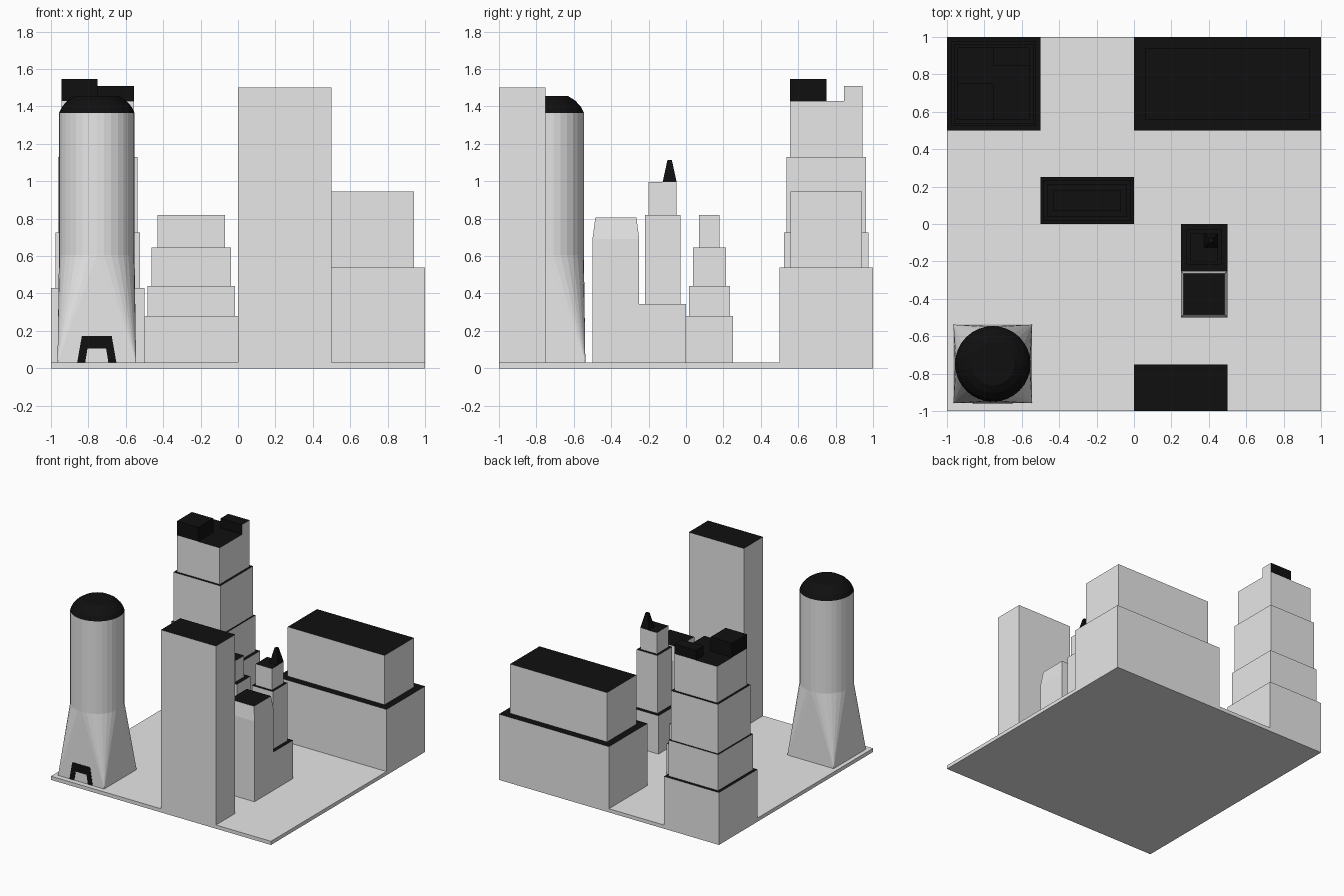
import bpy, bmesh, math

cube = bpy.data.objects.get("Cube")
if cube:
    bpy.data.objects.remove(cube, do_unlink=True)


def material(name, value):
    m = bpy.data.materials.new(name)
    m.use_nodes = True
    colour = (value, value, value, 1)
    m.diffuse_color = colour
    m.node_tree.nodes["Principled BSDF"].inputs["Base Color"].default_value = colour
    return m


GREY = material("pale grey", 0.8)
BLACK = material("roof black", 0.005)


def finish(name, bm, is_black):
    """Turn a bmesh into an object, painting faces black by a rule."""
    bmesh.ops.recalc_face_normals(bm, faces=bm.faces)
    bm.normal_update()
    for f in bm.faces:
        f.material_index = int(is_black(f))
    me = bpy.data.meshes.new(name)
    bm.to_mesh(me)
    bm.free()
    me.materials.append(GREY)
    me.materials.append(BLACK)
    ob = bpy.data.objects.new(name, me)
    bpy.context.collection.objects.link(ob)
    return ob


def roof(f):
    return f.normal.z > 0.9


def everything(f):
    return True


def nothing(f):
    return False


def add_box(bm, x0, x1, y0, y1, z0, z1, taper=0):
    """Box whose top is drawn in by taper on every side."""
    rings = []
    for z, t in ((z0, 0), (z1, taper)):
        rings.append([bm.verts.new((x, y, z)) for x, y in (
            (x0 + t, y0 + t), (x1 - t, y0 + t), (x1 - t, y1 - t), (x0 + t, y1 - t))])
    bridge(bm, *rings)
    bm.faces.new(rings[0])
    bm.faces.new(rings[1])


def bridge(bm, a, b):
    n = len(a)
    for i in range(n):
        bm.faces.new((a[i], a[(i + 1) % n], b[(i + 1) % n], b[i]))


def box(name, *size, taper=0, rule=roof):
    bm = bmesh.new()
    add_box(bm, *size, taper=taper)
    return finish(name, bm, rule)


def stepped(name, x0, x1, y0, y1, tiers):
    """Stack of boxes: each tier is (inset, top height)."""
    bm = bmesh.new()
    z = GROUND
    for inset, top in tiers:
        add_box(bm, x0 + inset, x1 - inset, y0 + inset, y1 - inset, z, top)
        z = top
    return finish(name, bm, roof)


# Ground slab
GROUND = 0.03
box("ground_slab", -1, 1, -1, 1, 0, GROUND, rule=nothing)

# Rectangular and stepped buildings
box("front_slab_tower", 0, 0.5, -1, -0.75, GROUND, 1.5)
stepped("wide_block", 0, 1, 0.5, 1, [(0, 0.54), (0.06, 0.945)])
stepped("corner_tower", -1, -0.5, 0.5, 1,
        [(0, 0.43), (0.025, 0.725), (0.037, 1.13), (0.056, 1.43)])
stepped("middle_block", -0.5, 0, 0, 0.25,
        [(0, 0.28), (0.015, 0.44), (0.037, 0.645), (0.07, 0.82)])
stepped("spire_tower", 0.25, 0.5, -0.25, 0,
        [(0, 0.345), (0.03, 0.82), (0.05, 0.995)])
box("spire", 0.375, 0.45, -0.125, -0.05, 0.995, 1.115, taper=0.026, rule=everything)

# Rooftop boxes of the corner tower
box("roof_box_tall", -0.944, -0.75, 0.556, 0.75, 1.43, 1.547, rule=everything)
box("roof_box_low", -0.75, -0.556, 0.845, 0.944, 1.43, 1.51,
    rule=lambda f: f.normal.x < 0.9)

# Small tower with a bevelled crown
box("bevelled_tower_body", 0.25, 0.5, -0.5, -0.25, GROUND, 0.69, rule=nothing)
box("bevelled_tower_crown", 0.25, 0.5, -0.5, -0.25, 0.69, 0.805, taper=0.015)

# Round tower: square foot blending into a cylinder, with a dome
CX, CY, R, HALF, SIDES = -0.755, -0.748, 0.202, 0.21, 32


def ring(bm, r, z):
    return [bm.verts.new((CX + r * math.cos(a), CY + r * math.sin(a), z))
            for a in (math.tau * i / SIDES for i in range(SIDES))]


bm = bmesh.new()
low, high = ring(bm, R, 0.605), ring(bm, R, 1.365)
bridge(bm, low, high)
corners = [bm.verts.new((CX + sx * HALF, CY + sy * HALF, GROUND))
           for sx, sy in ((1, 1), (-1, 1), (-1, -1), (1, -1))]
quarter = SIDES // 4
for c in range(4):
    for i in range(c * quarter, (c + 1) * quarter):
        bm.faces.new((corners[c], low[(i + 1) % SIDES], low[i]))
    bm.faces.new((corners[c], corners[(c + 1) % 4], low[(c + 1) * quarter % SIDES]))
bm.faces.new(corners)
finish("round_tower", bm, nothing)

bm = bmesh.new()
rings = [ring(bm, r, z) for r, z in
         ((R, 1.365), (0.185, 1.4), (0.155, 1.432), (0.115, 1.457))]
for a, b in zip(rings, rings[1:]):
    bridge(bm, a, b)
bm.faces.new(rings[-1])
finish("dome", bm, everything)

# Door frame plate on the front of the round tower
bm = bmesh.new()
outline = [(0.105, GROUND), (0.08, 0.172), (-0.08, 0.172), (-0.105, GROUND),
           (-0.062, GROUND), (-0.05, 0.105), (0.05, 0.105), (0.062, GROUND)]
plate = [[bm.verts.new((CX + x, CY - HALF + dy, z)) for x, z in outline]
         for dy in (-0.002, 0.006)]
bridge(bm, *plate)
for p in plate:
    for i in range(3):
        bm.faces.new((p[i], p[i + 1], p[6 - i], p[7 - i]))
finish("door_frame", bm, everything)
